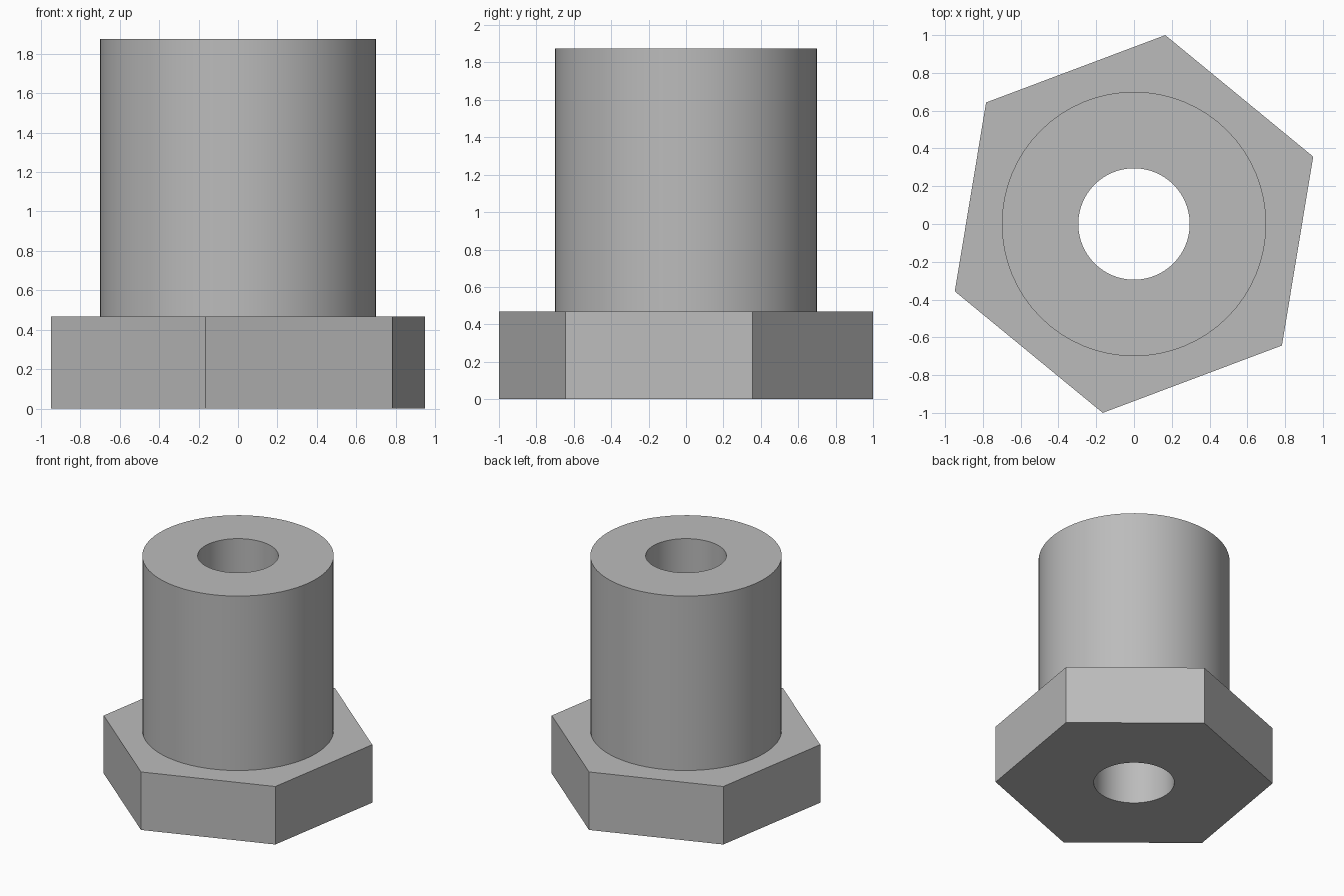
import bpy, bmesh, math

cube = bpy.data.objects.get("Cube")
if cube:
    bpy.data.objects.remove(cube, do_unlink=True)

SEGMENTS = 64
HEX_R, SLEEVE_R, BORE_R = 1.0135, 0.70, 0.295
FLANGE_Z, TOP_Z = 0.468, 1.875
HEX_TURN = math.radians(20.6)

# Plain grey metal
grey = bpy.data.materials.new("grey metal")
grey.use_nodes = True
colour = (0.5, 0.5, 0.5, 1)
grey.diffuse_color = colour
grey.node_tree.nodes["Principled BSDF"].inputs["Base Color"].default_value = colour


def add_ring(bm, sides, radius, z, turn=0):
    verts = []
    for i in range(sides):
        a = turn + math.tau * i / sides
        verts.append(bm.verts.new((radius * math.cos(a), radius * math.sin(a), z)))
    edges = [bm.edges.new((verts[i - 1], verts[i])) for i in range(sides)]
    return verts, edges


def join_rings(bm, first, second, cap_normal):
    a, b = first[0], second[0]
    n = len(a)
    if n == len(b):
        for i in range(n):
            j = (i + 1) % n
            bm.faces.new((a[i], a[j], b[j], b[i]))
        return
    # Flat cap between a hexagon and a circle
    result = bmesh.ops.triangle_fill(bm, edges=first[1] + second[1], use_beauty=True)
    for face in result["geom"]:
        if isinstance(face, bmesh.types.BMFace):
            face.normal_update()
            if face.normal.z * cap_normal < 0:
                face.normal_flip()


def build_part(name, ring_specs):
    bm = bmesh.new()
    rings = [add_ring(bm, *spec) for spec in ring_specs]
    for k in range(len(rings) - 1):
        join_rings(bm, rings[k], rings[k + 1], -1 if k == 0 else 1)
    mesh = bpy.data.meshes.new(name)
    bm.to_mesh(mesh)
    bm.free()
    mesh.materials.append(grey)
    obj = bpy.data.objects.new(name, mesh)
    bpy.context.collection.objects.link(obj)
    bpy.ops.object.select_all(action="DESELECT")
    obj.select_set(True)
    bpy.context.view_layer.objects.active = obj
    bpy.ops.object.shade_smooth_by_angle(angle=math.radians(30))


# Hexagonal base: underside, six walls, top shoulder
build_part("hex_flange", [
    (SEGMENTS, BORE_R, 0),
    (6, HEX_R, 0, HEX_TURN),
    (6, HEX_R, FLANGE_Z, HEX_TURN),
    (SEGMENTS, SLEEVE_R, FLANGE_Z),
])

# Round sleeve: outer wall, top rim, bore running down through the base
build_part("sleeve_with_bore", [
    (SEGMENTS, SLEEVE_R, FLANGE_Z),
    (SEGMENTS, SLEEVE_R, TOP_Z),
    (SEGMENTS, BORE_R, TOP_Z),
    (SEGMENTS, BORE_R, 0),
])
